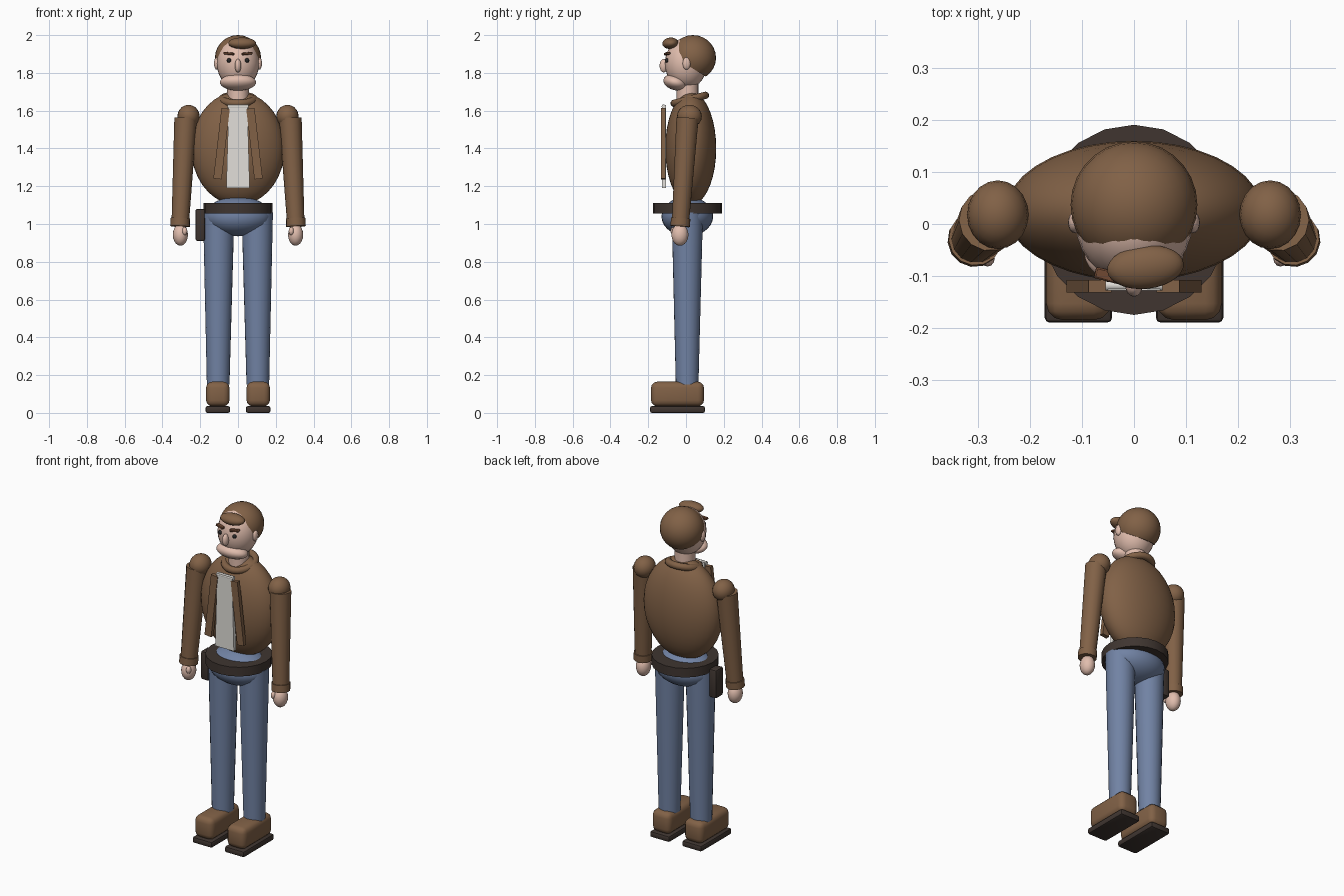
import bpy, bmesh, math
from mathutils import Vector, Matrix, Euler

if "Cube" in bpy.data.objects:
    bpy.data.objects.remove(bpy.data.objects["Cube"])


def mat(name, rgb):
    m = bpy.data.materials.new(name)
    m.diffuse_color = (*rgb, 1)
    m.use_nodes = True
    m.node_tree.nodes["Principled BSDF"].inputs["Base Color"].default_value = m.diffuse_color
    return m


BROWN = mat("brown leather", (0.22, 0.12, 0.062))
BLUE = mat("denim blue", (0.165, 0.225, 0.37))
DARK = mat("dark brown", (0.05, 0.036, 0.03))
SKIN = mat("skin", (0.75, 0.51, 0.42))
WHITE = mat("off white", (0.76, 0.74, 0.70))
BLACK = mat("eye black", (0.02, 0.02, 0.02))
BROW = mat("brow brown", (0.17, 0.07, 0.035))


def finish(name, bm, m, angle=40):
    me = bpy.data.meshes.new(name)
    bmesh.ops.recalc_face_normals(bm, faces=bm.faces)
    bm.to_mesh(me)
    bm.free()
    ob = bpy.data.objects.new(name, me)
    bpy.context.collection.objects.link(ob)
    me.materials.append(m)
    bpy.ops.object.select_all(action='DESELECT')
    ob.select_set(True)
    bpy.context.view_layer.objects.active = ob
    bpy.ops.object.shade_smooth_by_angle(angle=math.radians(angle))
    return ob


def place(loc, rot, size):
    return Matrix.LocRotScale(Vector(loc), Euler(rot), Vector(size))


def ball(name, loc, radii, m, rot=(0, 0, 0), seg=28, cut=None):
    bm = bmesh.new()
    bmesh.ops.create_uvsphere(bm, u_segments=seg, v_segments=seg // 2, radius=1,
                              matrix=place(loc, rot, radii))
    if cut:  # keep only the side the plane normal points to
        r = bmesh.ops.bisect_plane(bm, geom=bm.verts[:] + bm.edges[:] + bm.faces[:],
                                   plane_co=cut[0], plane_no=cut[1], clear_inner=True)
        edges = [e for e in r['geom_cut'] if isinstance(e, bmesh.types.BMEdge)]
        bmesh.ops.contextual_create(bm, geom=edges)
    return finish(name, bm, m)


def rod(name, a, b, ra, rb, m, seg=20):
    a, b = Vector(a), Vector(b)
    q = (b - a).to_track_quat('Z', 'Y')
    bm = bmesh.new()
    bmesh.ops.create_cone(bm, cap_ends=True, segments=seg, radius1=ra, radius2=rb,
                          depth=(b - a).length,
                          matrix=Matrix.LocRotScale((a + b) / 2, q, None))
    return finish(name, bm, m)


def box(name, loc, size, m, rot=(0, 0, 0), bevel=0.0, steps=2, taper=1.0):
    bm = bmesh.new()
    bmesh.ops.create_cube(bm, size=1, matrix=Matrix.Diagonal((*size, 1)))
    for v in bm.verts:
        if v.co.z > 0:
            v.co.x *= taper
    if bevel:
        bmesh.ops.bevel(bm, geom=bm.edges[:], offset=bevel, segments=steps,
                        profile=0.5, affect='EDGES')
    bm.transform(place(loc, rot, (1, 1, 1)))
    return finish(name, bm, m)


def ring(name, loc, major, minor, m, rot, nu=28, nv=10):
    bm = bmesh.new()
    rows = []
    for i in range(nu):
        a = 2 * math.pi * i / nu
        row = []
        for j in range(nv):
            t = 2 * math.pi * j / nv
            r = major + minor * math.cos(t)
            row.append(bm.verts.new((r * math.cos(a), r * math.sin(a), minor * math.sin(t))))
        rows.append(row)
    for i in range(nu):
        p, q = rows[i], rows[(i + 1) % nu]
        for j in range(nv):
            k = (j + 1) % nv
            bm.faces.new((p[j], q[j], q[k], p[k]))
    bm.transform(place(loc, rot, (1, 1, 1)))
    return finish(name, bm, m)


# Torso, hips and belt
ball("jacket_body", (0, 0.025, 1.40), (0.247, 0.135, 0.30), BROWN, seg=36)
ring("jacket_collar", (0, 0.02, 1.66), 0.085, 0.02, BROWN, (0.25, 0, 0))
ball("hips", (0, 0.007, 1.04), (0.178, 0.137, 0.105), BLUE)
rod("belt", (0, 0.008, 1.055), (0, 0.008, 1.11), 0.183, 0.183, DARK)
box("belt_pouch", (-0.2, 0, 0.995), (0.05, 0.07, 0.17), DARK, bevel=0.01)

# Shirt front with neckline
box("shirt_front", (0, -0.117, 1.41), (0.124, 0.022, 0.44), WHITE, taper=0.8)
rod("shirt_neckline", (-0.055, -0.118, 1.622), (0.055, -0.118, 1.622), 0.011, 0.011, WHITE, 10)

# Neck and head
rod("neck", (0, 0.008, 1.64), (0, 0.008, 1.76), 0.057, 0.057, SKIN)
ball("head", (0, 0.0, 1.85), (0.112, 0.112, 0.135), SKIN)
ball("jaw", (0, -0.055, 1.75), (0.096, 0.066, 0.042), SKIN, rot=(-0.25, 0, 0))
ball("nose", (0, -0.118, 1.838), (0.017, 0.022, 0.036), SKIN, seg=16)
ball("hair", (0, 0.037, 1.88), (0.122, 0.122, 0.12), BROWN,
     cut=((0, 0.0, 1.845), (0, 0.52, 0.85)))
ball("hair_tuft", (0.022, -0.083, 1.957), (0.074, 0.042, 0.03), BROWN, rot=(0.1, 0, 0.1))

for s, side in ((-1, "left"), (1, "right")):
    # Face details
    ball(side + "_eye", (s * 0.048, -0.102, 1.866), (0.012, 0.01, 0.012), BLACK, seg=12)
    box(side + "_eyebrow", (s * 0.048, -0.1, 1.902), (0.056, 0.022, 0.013), BROW,
        rot=(0, s * -0.1, s * 0.25), bevel=0.003, steps=1)
    ball(side + "_ear", (s * 0.113, 0.003, 1.85), (0.014, 0.021, 0.033), SKIN, seg=16)
    # Jacket lapel
    box(side + "_lapel", (s * 0.087, -0.12, 1.425), (0.044, 0.024, 0.375), BROWN,
        rot=(0, s * -0.115, 0))
    # Arm
    ball(side + "_shoulder", (s * 0.262, 0.018, 1.57), (0.059, 0.066, 0.061), BROWN, seg=20)
    rod(side + "_sleeve", (s * 0.277, 0.008, 1.56), (s * 0.306, -0.03, 1.0), 0.06, 0.046, BROWN, 14)
    rod(side + "_cuff", (s * 0.305, -0.028, 1.03), (s * 0.307, -0.031, 0.987), 0.052, 0.052, BROWN, 14)
    ball(side + "_hand", (s * 0.305, -0.032, 0.943), (0.04, 0.045, 0.058), SKIN, seg=20)
    ball(side + "_thumb", (s * 0.282, -0.066, 0.962), (0.014, 0.016, 0.022), SKIN, seg=12)
    # Leg and shoe
    rod(side + "_leg", (s * 0.105, 0.006, 0.15), (s * 0.102, 0.007, 1.06), 0.06, 0.083, BLUE, 24)
    box(side + "_shoe", (s * 0.107, -0.045, 0.1), (0.124, 0.28, 0.13), BROWN, bevel=0.032, steps=3)
    box(side + "_sole", (s * 0.107, -0.045, 0.018), (0.13, 0.29, 0.036), DARK, bevel=0.01)
